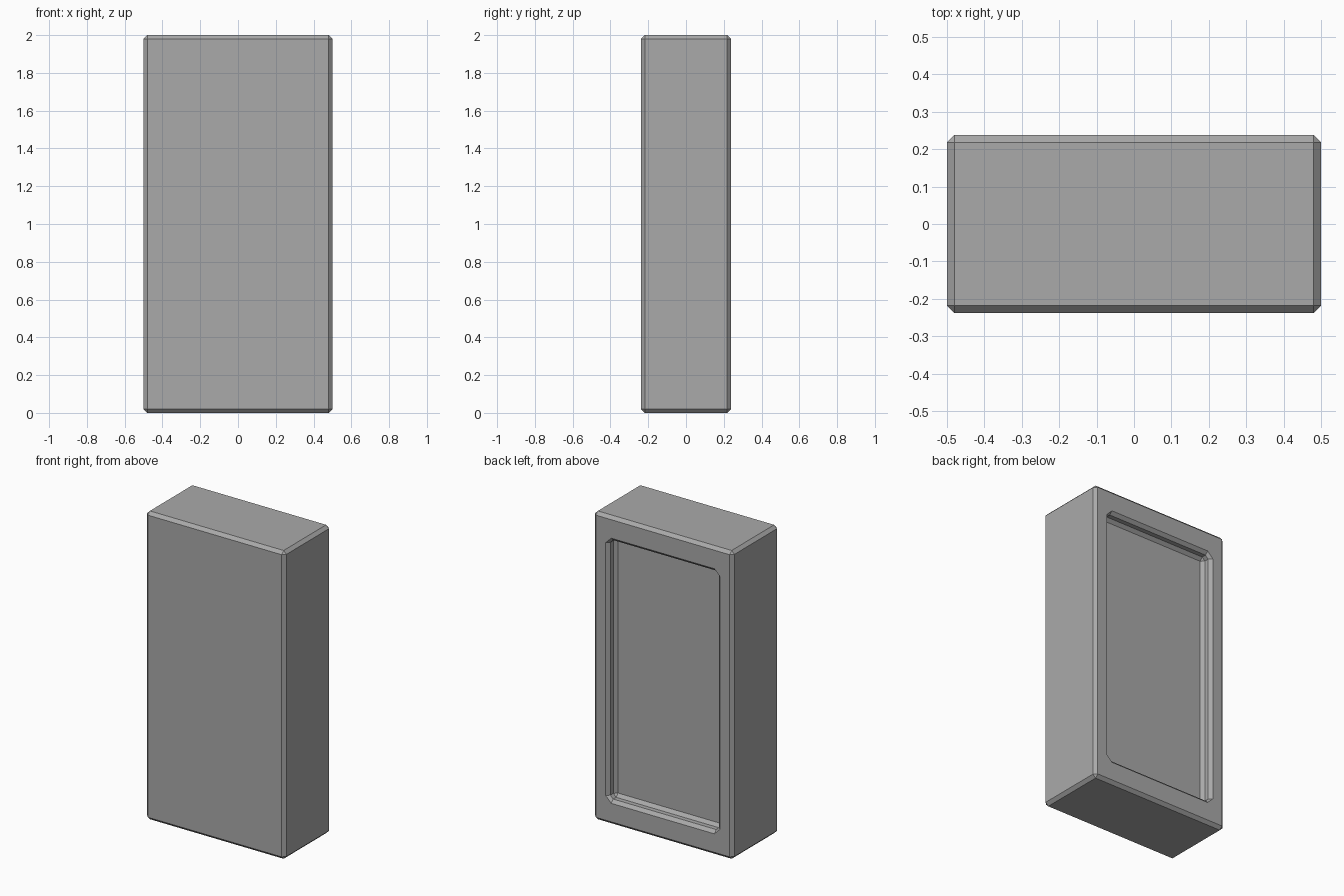
import bpy
import bmesh

cube = bpy.data.objects.get("Cube")
if cube:
    bpy.data.objects.remove(cube, do_unlink=True)

HALF_W, HALF_D, HEIGHT = 0.5, 0.238, 2.0
BEVEL = 0.02
POCKET_W, POCKET_H = 0.41, 0.86   # half sizes of the pocket rim
POCKET_DEPTH = 0.07

grey = bpy.data.materials.new("grey")
grey.use_nodes = True
colour = (0.4, 0.4, 0.4, 1)
grey.diffuse_color = colour
grey.node_tree.nodes["Principled BSDF"].inputs["Base Color"].default_value = colour


def ring(bm, w, h, y, cut):
    """Rectangle loop in the xz plane with cut corners."""
    pts = []
    for sx, sz in ((1, 1), (-1, 1), (-1, -1), (1, -1)):
        pair = [(sx * w, sz * (h - cut)), (sx * (w - cut), sz * h)]
        pts += pair if sx == sz else pair[::-1]
    return [bm.verts.new((x, y, z + HEIGHT / 2)) for x, z in pts]


def bridge(bm, a, b):
    for i in range(len(a)):
        j = (i + 1) % len(a)
        bm.faces.new((a[i], a[j], b[j], b[i]))


bm = bmesh.new()
half_h = HEIGHT / 2
w, h, d, b = HALF_W, half_h, HALF_D, BEVEL
pw, ph, floor = POCKET_W, POCKET_H, HALF_D - POCKET_DEPTH

# Chamfered outer shell, then the back frame, pocket wall and pocket floor
sections = [
    (w - b, h - b, -d, 0), (w, h, b - d, b), (w, h, d - b, b), (w - b, h - b, d, 0),
    (pw, ph, d, 2 * b), (pw - b, ph - b, d - b, b),
    (pw - b, ph - b, floor + b, b), (pw - 2 * b, ph - 2 * b, floor, 0),
]
rings = [ring(bm, *s) for s in sections]
for a, c in zip(rings, rings[1:]):
    bridge(bm, a, c)
bm.faces.new(rings[0])
bm.faces.new(rings[-1])

# Merge the doubled points of the square-cornered loops
bmesh.ops.remove_doubles(bm, verts=bm.verts, dist=0.0001)
bmesh.ops.recalc_face_normals(bm, faces=bm.faces)

mesh = bpy.data.meshes.new("recessed_block")
bm.to_mesh(mesh)
bm.free()
mesh.materials.append(grey)
block = bpy.data.objects.new("recessed_block", mesh)
bpy.context.collection.objects.link(block)
